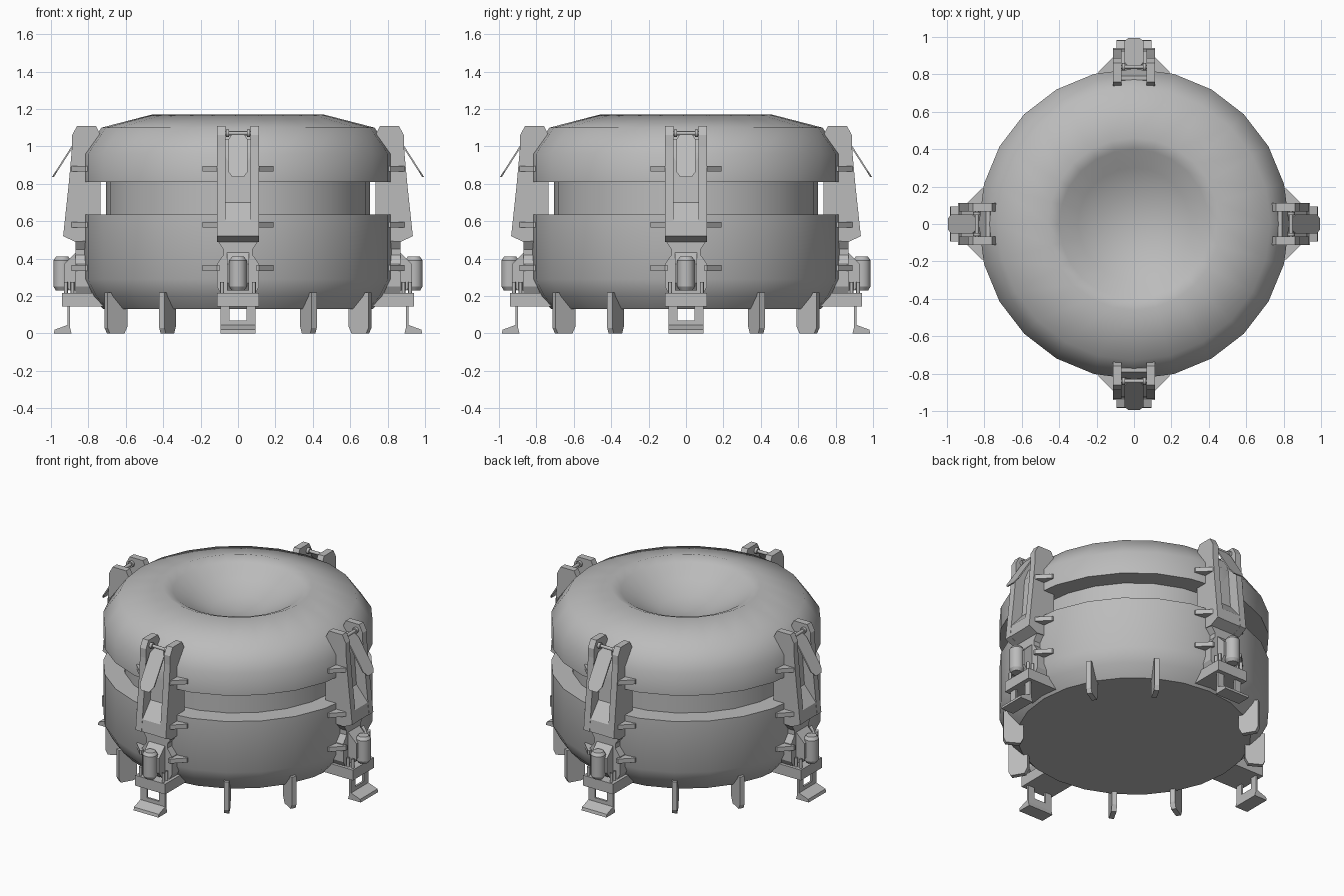
import bpy, bmesh
from math import radians, pi
from mathutils import Matrix, Vector

cube = bpy.data.objects.get("Cube")
if cube:
    bpy.data.objects.remove(cube, do_unlink=True)

grey = bpy.data.materials.new("plain_grey")
grey.use_nodes = True
colour = (0.5, 0.5, 0.5, 1)
grey.diffuse_color = colour
grey.node_tree.nodes["Principled BSDF"].inputs["Base Color"].default_value = colour


def finish(name, bm, angles=(0,), smooth=None):
    """Make one linked copy of the part at each angle around the vertical axis."""
    bmesh.ops.recalc_face_normals(bm, faces=bm.faces)
    mesh = bpy.data.meshes.new(name)
    bm.to_mesh(mesh)
    bm.free()
    mesh.materials.append(grey)
    for i, a in enumerate(angles):
        ob = bpy.data.objects.new(name if len(angles) == 1 else f"{name}_{i + 1}", mesh)
        ob.rotation_euler.z = radians(a)
        bpy.context.collection.objects.link(ob)
    if smooth:
        bpy.ops.object.select_all(action='DESELECT')
        ob.select_set(True)
        bpy.context.view_layer.objects.active = ob
        bpy.ops.object.shade_smooth_by_angle(angle=radians(smooth))


def prism(bm, pts, lo, hi, axes):
    """Extrude an outline; axes names the outline axes, r being outward (-y)."""
    other = next(c for c in "xrz" if c not in axes)

    def place(p, h):
        d = {axes[0]: p[0], axes[1]: p[1], other: h}
        return Vector((d["x"], -d["r"], d["z"]))
    a = [bm.verts.new(place(p, lo)) for p in pts]
    b = [bm.verts.new(place(p, hi)) for p in pts]
    bm.faces.new(a)
    bm.faces.new(b[::-1])
    for i in range(len(pts)):
        j = (i + 1) % len(pts)
        bm.faces.new((a[i], b[i], b[j], a[j]))


def box(bm, x0, x1, r0, r1, z0, z1):
    prism(bm, [(x0, r0), (x1, r0), (x1, r1), (x0, r1)], z0, z1, "xr")


def cylinder(bm, centre, radius, depth, sides, along_x=False, top=None):
    m = Matrix.Translation((centre[0], -centre[1], centre[2]))
    if along_x:
        m = m @ Matrix.Rotation(pi / 2, 4, 'Y')
    bmesh.ops.create_cone(bm, cap_ends=True, segments=sides, radius1=radius,
                          radius2=radius if top is None else top, depth=depth, matrix=m)


QUARTERS = (0, 90, 180, 270)

# Grooved round body with a dished top
profile = [(0, .13), (.72, .13), (.785, .2), (.83, .29), (.83, .635), (.705, .635),
           (.705, .81), (.83, .81), (.83, .96), (.73, 1.1), (.46, 1.17),
           (.4, 1.145), (.3, 1.08), (.16, 1.02), (0, 1.0)]
bm = bmesh.new()
vs = [bm.verts.new((r, 0, z)) for r, z in profile]
edges = [bm.edges.new(pair) for pair in zip(vs, vs[1:])]
bmesh.ops.spin(bm, geom=vs + edges, cent=(0, 0, 0), axis=(0, 0, 1),
               angle=2 * pi, steps=24)
bmesh.ops.remove_doubles(bm, verts=bm.verts, dist=.0005)
finish("round_body", bm, smooth=45)

# Eight radial fins carrying the body
bm = bmesh.new()
prism(bm, [(.69, .16), (.69, .04), (.71, 0), (.8, 0), (.815, .03), (.815, .22), (.74, .22)],
      -.016, .016, "rz")
finish("support_fin", bm, [q + a for q in QUARTERS for a in (30, 60)])

# Clamp cheeks either side of a channel
cheek = [(.735, .5), (.735, 1.06), (.76, 1.11), (.86, 1.11), (.887, 1.06),
         (.887, 1.0), (.905, .8), (.935, .52), (.87, .49)]
bm = bmesh.new()
for s in (-1, 1):
    prism(bm, cheek, s * .068, s * .113, "rz")
finish("clamp_cheeks", bm, QUARTERS)

# Channel floor that ramps outward at its lower end
bm = bmesh.new()
prism(bm, [(.735, .49), (.735, .98), (.77, 1.04), (.79, 1.04), (.82, .96),
           (.84, .7), (.925, .6), (.933, .52), (.868, .49)], -.068, .068, "rz")
finish("clamp_channel", bm, QUARTERS)

# Waisted lower part of the clamp
half = [(.113, .5), (.078, .45), (.078, .42), (.113, .37), (.113, .25), (.09, .21)]
bm = bmesh.new()
prism(bm, half + [(-x, z) for x, z in reversed(half)], .74, .868, "xz")
prism(bm, [(.86, .44), (.93, .37), (.93, .27), (.9, .23), (.86, .23)], -.06, .06, "rz")
finish("clamp_waist", bm, QUARTERS)

# Three pairs of gussets joining the clamp to the body
bm = bmesh.new()
for z in (.35, .58, .88):
    for s in (-1, 1):
        prism(bm, [(s * .1, .79), (s * .19, .79), (s * .19, .815), (s * .113, .89),
                   (s * .1, .89)], z - .015, z + .015, "xr")
finish("clamp_gussets", bm, QUARTERS)

# Hinge rod with collars
bm = bmesh.new()
cylinder(bm, (0, .84, 1.07), .011, .15, 8, True)
for s in (-1, 1):
    cylinder(bm, (s * .056, .84, 1.07), .02, .018, 8, True)
finish("hinge_rod", bm, QUARTERS, smooth=50)

# Thin latch flap hanging outward from the rod
half = [(.03, 1.07), (.052, 1.035), (.052, .865), (.03, .835)]
bm = bmesh.new()
prism(bm, half + [(-x, z) for x, z in reversed(half)], 0, .01, "xz")
for v in bm.verts:
    v.co.y -= .835 + (1.07 - v.co.z) * .64
finish("latch_flap", bm, QUARTERS)

# Upright canister with chamfered ends
bm = bmesh.new()
cylinder(bm, (0, .94, .32), .047, .14, 12)
cylinder(bm, (0, .94, .4), .047, .02, 12, top=.033)
cylinder(bm, (0, .94, .24), .034, .02, 12, top=.047)
finish("canister", bm, QUARTERS, smooth=40)

# Base tray and the small pins standing on it
bm = bmesh.new()
box(bm, -.113, .113, .7, .94, .145, .215)
finish("base_tray", bm, QUARTERS)
bm = bmesh.new()
for s in (-1, 1):
    for r in (.885, .92):
        cylinder(bm, (s * .085, r, .24), .01, .07, 8)
finish("tray_pins", bm, QUARTERS, smooth=50)

# Foot bracket with a window and a flared sole
bm = bmesh.new()
for s in (-1, 1):
    box(bm, s * .045, s * .093, .898, .912, .06, .15)
prism(bm, [(.898, .07), (.912, .07), (.912, .045), (.98, .02), (.985, 0),
           (.89, 0), (.898, .03)], -.093, .093, "rz")
finish("foot_bracket", bm, QUARTERS)
